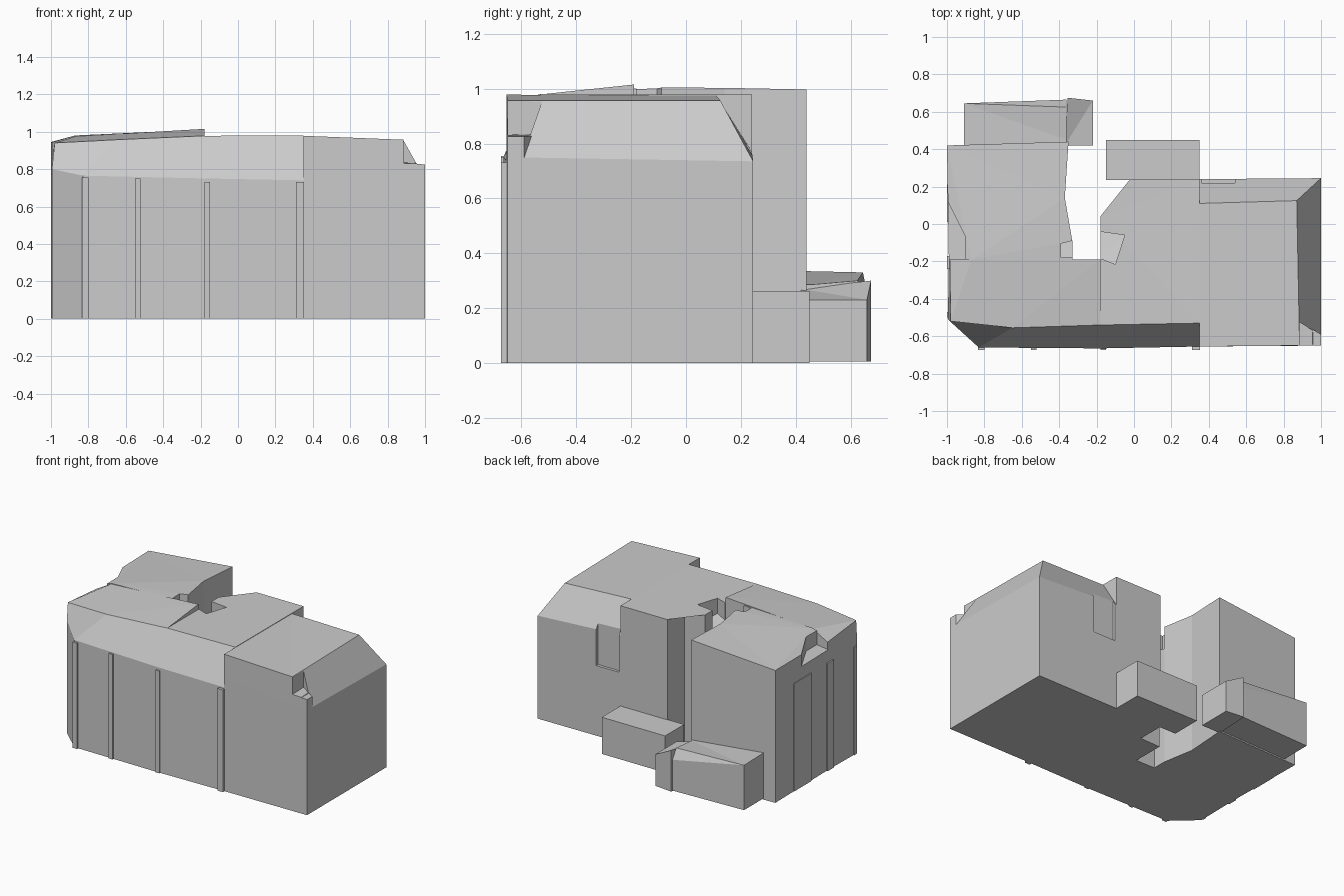
import bpy, bmesh

if "Cube" in bpy.data.objects:
    bpy.data.objects.remove(bpy.data.objects["Cube"])


def loft(name, *rings):
    """Closed solid through rings of equal point count, bottom first."""
    bm = bmesh.new()
    vs = [[bm.verts.new(p) for p in r] for r in rings]
    n = len(rings[0])
    for a, b in zip(vs, vs[1:]):
        for i in range(n):
            j = (i + 1) % n
            bm.faces.new((a[i], a[j], b[j], b[i]))
    caps = [bm.faces.new(vs[0][::-1]), bm.faces.new(vs[-1])]
    bmesh.ops.triangulate(bm, faces=caps)
    bmesh.ops.recalc_face_normals(bm, faces=bm.faces)
    me = bpy.data.meshes.new(name)
    bm.to_mesh(me)
    bm.free()
    ob = bpy.data.objects.new(name, me)
    bpy.context.collection.objects.link(ob)
    return ob


def flat(ring, z):
    return [(p[0], p[1], z) for p in ring]


def prism(name, ring, z0=0.0):
    return loft(name, flat(ring, z0), ring)


def rect(x0, x1, y0, y1, z):
    return [(x0, y0, z), (x1, y0, z), (x1, y1, z), (x0, y1, z)]


def cut(ob, floor):
    """Remove everything above the given floor polygon."""
    c = loft("cutter", floor, flat(floor, 1.2))
    carve(ob, c)


def carve(ob, c):
    c.hide_render = True
    m = ob.modifiers.new("cut", "BOOLEAN")
    m.operation = "DIFFERENCE"
    m.object = c
    m.solver = "EXACT"
    dg = bpy.context.evaluated_depsgraph_get()
    me = bpy.data.meshes.new_from_object(ob.evaluated_get(dg))
    ob.modifiers.clear()
    ob.data = me
    bpy.data.objects.remove(c)


# Front left block: sloped front, clipped outer corner, roof rising to the back
front_left_walls = [(-.18, -.665, .75), (-.18, -.19, .80), (-.87, -.19, .80), (-.99, -.19, .75),
                    (-.995, -.51, .80), (-.83, -.66, .765)]
front_left_roof = [(-.18, -.54, .978), (-.18, -.19, 1.015), (-.87, -.19, .975), (-.985, -.19, .91),
                   (-.98, -.52, .94), (-.65, -.555, .957)]
front_left = loft("front_left_block", flat(front_left_walls, 0), front_left_walls, front_left_roof)

# Rear left block with a small sunken corner
rear_left = prism("rear_left_block", [(-.99, -.19, .94), (-.87, -.19, .98), (-.33, -.19, 1.0),
                                      (-.33, -.09, 1.004), (-.37, .14, 1.003), (-.35, .44, .997),
                                      (-1, .42, .945)])
cut(rear_left, [(-1.05, -.25, .85), (-.9, -.25, .87), (-.9, -.07, .87), (-1.05, .23, .85)])

# Lower strip beside the light shaft
strip = prism("shaft_side_strip", [(-.38, -.19, .97), (-.18, -.19, .97), (-.18, .24, .95),
                                   (-.11, .24, .945), (-.15, .445, .955), (-.38, .44, .975)])

# Centre block wrapped round the open shaft, with sloped front
centre_walls = [(-.18, -.665, .75), (.35, -.655, .74), (.35, .24, .80), (-.02, .24, .80),
                (-.02, .045, .80), (-.18, .04, .80)]
centre_roof = [(-.18, -.54, .978), (.35, -.53, .98)] + flat(centre_walls[2:], .978)
centre = loft("centre_block", flat(centre_walls, 0), centre_walls, centre_roof)

# Roof pit with sloping floors
pit_back = [(-.35, .04, .95), (-.18, .09, .95), (-.17, -.06, .80), (-.33, -.09, .80)]
pit_left = [(-.39, -.105, .85), (-.17, -.05, .82), (-.17, -.18, .85), (-.39, -.18, .87)]
pit_right = [(-.19, -.04, .82), (-.05, -.06, .84), (-.10, -.215, .87), (-.19, -.18, .85)]
for ob in (rear_left, strip):
    cut(ob, pit_back)
    cut(ob, pit_left)
cut(centre, pit_right)

# Right block: hipped toward the back and right side
right_walls = [(.35, -.655, .80), (1, -.65, .75), (1, .245, .735), (.35, .24, .77)]
right_roof = [(.35, -.655, .978), (.885, -.65, .957), (.87, .125, .957), (.35, .11, .975)]
right = loft("right_block", flat(right_walls, 0), right_walls, right_roof)
cut(right, [(.885, -.70, .83), (1.1, -.70, .825), (1.1, -.66, .825), (.885, -.525, .835)])
prism("corner_ledge", [(.90, -.65, .83), (1, -.65, .825), (1, -.59, .825), (.90, -.53, .83)])
carve(right, loft("dent", rect(.36, .54, .22, .3, .50), rect(.36, .54, .22, .3, .85)))

# Low extension behind the centre
prism("rear_low_block", [(-.15, .235, .262), (.35, .235, .262), (.35, .45, .262), (-.15, .45, .262)])

# Low wing with a tilted roof and an end pier
prism("rear_wing", [(-.91, .42, .335), (-.36, .42, .285), (-.36, .45, .285), (-.36, .625, .30),
                    (-.36, .665, .23), (-.91, .645, .33)], .01)
prism("wing_pier", [(-.37, .42, .27), (-.22, .42, .23), (-.22, .66, .23), (-.355, .675, .30)], .005)

# Shallow wall ribs on the front and the left side
for x0, x1, h in ((-.835, -.80, .755), (-.55, -.52, .75), (-.18, -.15, .73), (.31, .352, .73)):
    prism("front_rib", rect(x0, x1, -.674, -.63, h))
for y0, y1 in ((-.50, -.47), (-.24, -.17), (.01, .21)):
    prism("side_rib", rect(-1.0, -.96, y0, y1, .77))
